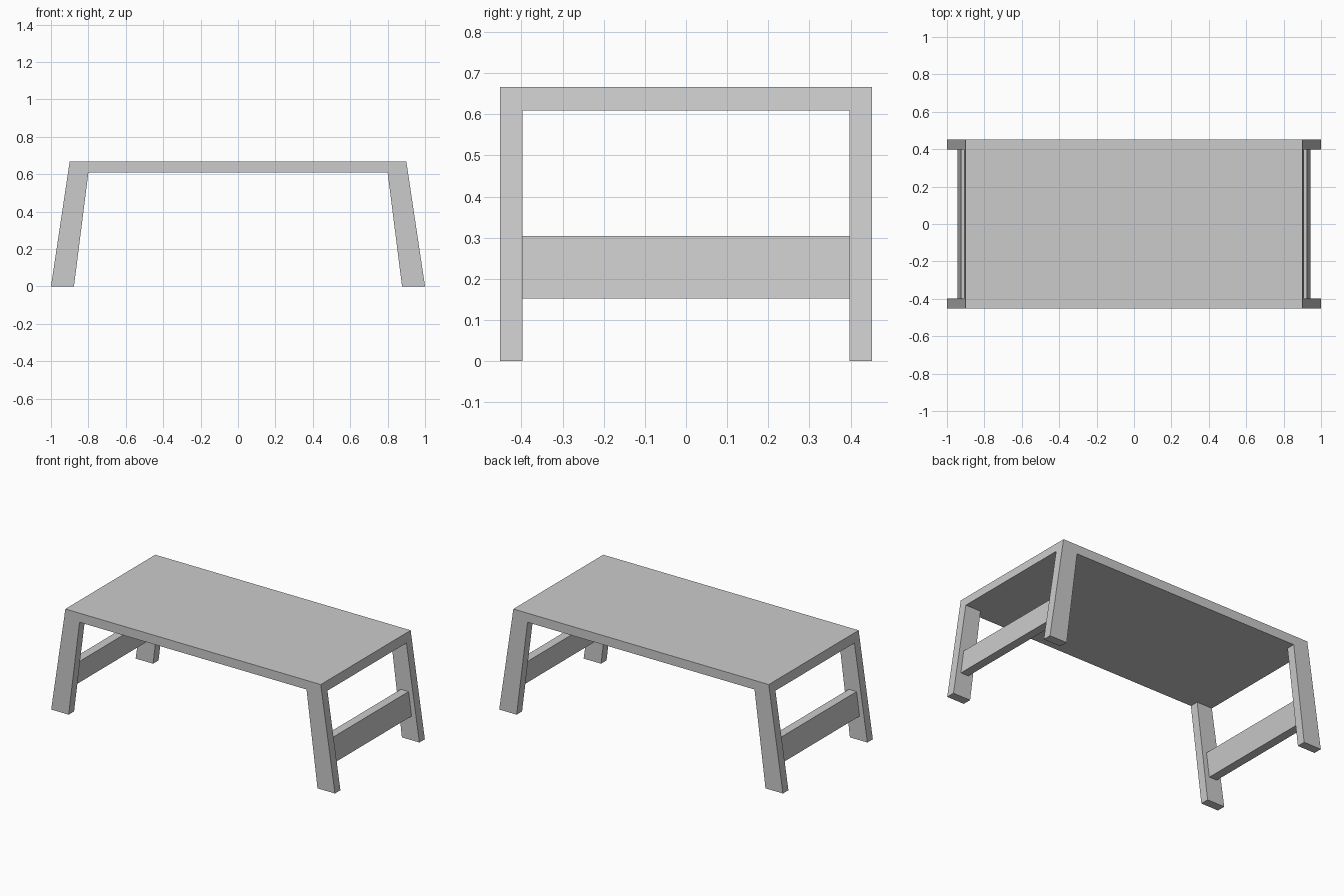
import bpy
import bmesh

if "Cube" in bpy.data.objects:
    bpy.data.objects.remove(bpy.data.objects["Cube"])

TOP, UNDER = 0.667, 0.609      # tabletop upper and lower heights
HALF_Y, LEG_T = 0.4525, 0.055  # half depth and leg thickness
RAIL_T = 0.055


def outer(z):
    """Outer splayed edge of the table at height z."""
    return 1.0 - 0.1 * z / TOP


def inner(z):
    """Inner splayed edge of a leg at height z."""
    return 0.877 - 0.077 * z / UNDER


def prism(name, profile, y0, y1):
    """Extrude an (x, z) profile from y0 to y1."""
    bm = bmesh.new()
    face = bm.faces.new([bm.verts.new((x, y0, z)) for x, z in profile])
    ext = bmesh.ops.extrude_face_region(bm, geom=[face])
    verts = [v for v in ext["geom"] if isinstance(v, bmesh.types.BMVert)]
    bmesh.ops.translate(bm, vec=(0, y1 - y0, 0), verts=verts)
    bmesh.ops.recalc_face_normals(bm, faces=bm.faces)
    mesh = bpy.data.meshes.new(name)
    bm.to_mesh(mesh)
    bm.free()
    obj = bpy.data.objects.new(name, mesh)
    bpy.context.collection.objects.link(obj)
    return obj


# Tabletop, its ends sloping in line with the legs
prism("tabletop", [(-outer(UNDER), UNDER), (outer(UNDER), UNDER),
                   (outer(TOP), TOP), (-outer(TOP), TOP)], -HALF_Y, HALF_Y)

for side, s in (("left", -1), ("right", 1)):
    # Tapered splayed legs
    leg = [(s * outer(0), 0), (s * inner(0), 0),
           (s * inner(UNDER), UNDER), (s * outer(UNDER), UNDER)]
    prism(f"front_{side}_leg", leg, -HALF_Y, -HALF_Y + LEG_T)
    prism(f"back_{side}_leg", leg, HALF_Y - LEG_T, HALF_Y)

    # Leaning rail centred in the leg width
    z0, z1 = 0.153, 0.304
    m0, m1 = ((outer(z) + inner(z)) / 2 for z in (z0, z1))
    h = RAIL_T / 2
    rail = [(s * (m0 + h), z0), (s * (m0 - h), z0),
            (s * (m1 - h), z1), (s * (m1 + h), z1)]
    prism(f"{side}_rail", rail, -HALF_Y + LEG_T, HALF_Y - LEG_T)
